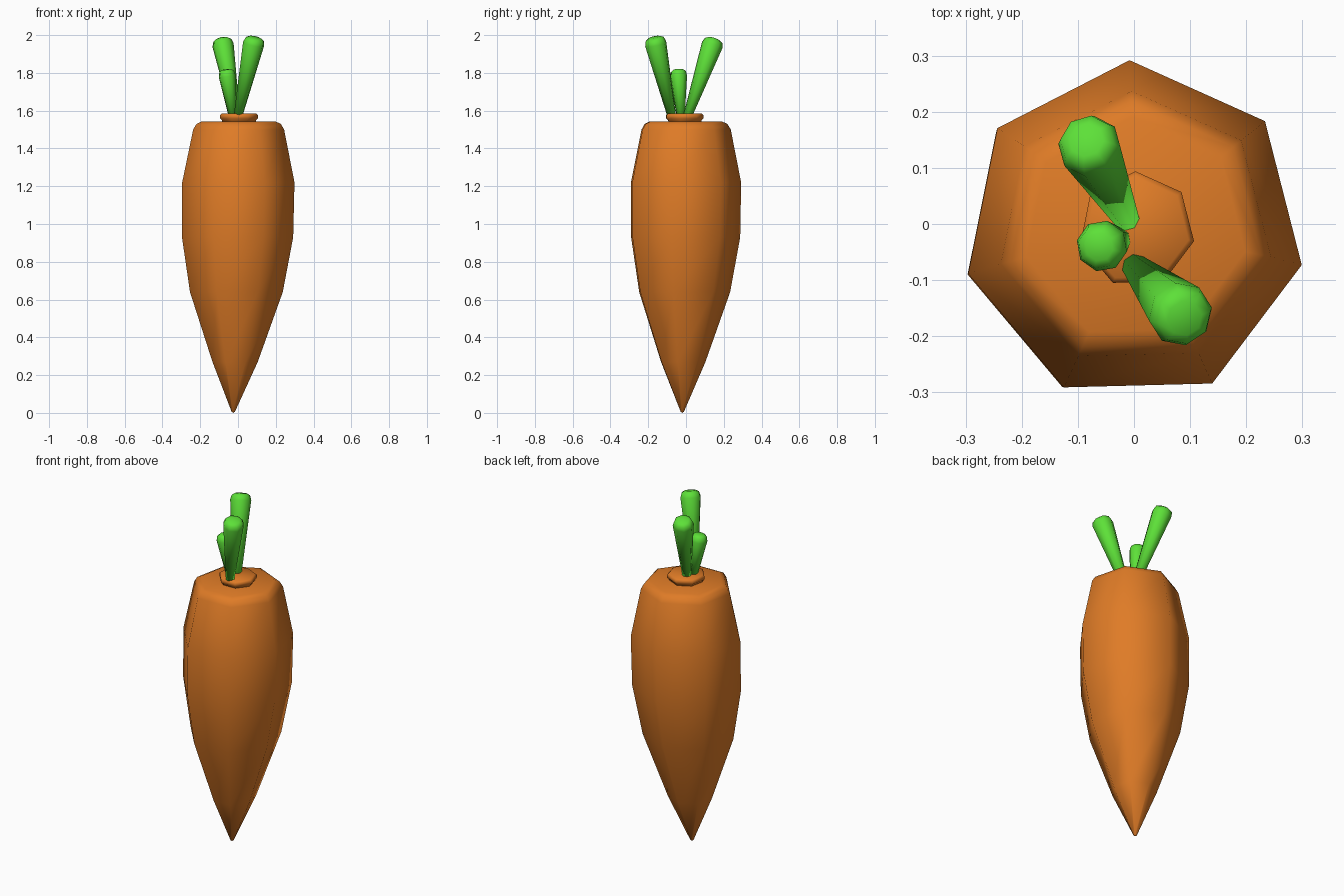
import bpy
import bmesh
import math
from mathutils import Vector, Matrix

cube = bpy.data.objects.get("Cube")
if cube:
    bpy.data.objects.remove(cube, do_unlink=True)


def material(name, rgb):
    mat = bpy.data.materials.new(name)
    mat.use_nodes = True
    color = (*rgb, 1)
    mat.diffuse_color = color
    mat.node_tree.nodes["Principled BSDF"].inputs["Base Color"].default_value = color
    return mat


orange = material("carrot orange", (0.74, 0.2, 0.02))
green = material("leaf green", (0.11, 0.75, 0.04))


def loft(name, rings, sides, mat, start=0.0, matrix=Matrix()):
    """Skin a stack of (centre, radius) rings; a zero radius makes a point."""
    bm = bmesh.new()
    loops = []
    for centre, radius in rings:
        if radius == 0:
            loops.append([bm.verts.new(matrix @ Vector(centre))] * sides)
            continue
        angles = [start + math.tau * i / sides for i in range(sides)]
        loops.append([bm.verts.new(matrix @ (Vector(centre) + radius * Vector((math.cos(a), math.sin(a), 0))))
                      for a in angles])
    for low, high in zip(loops, loops[1:]):
        for i in range(sides):
            j = (i + 1) % sides
            bm.faces.new(list(dict.fromkeys((low[i], low[j], high[j], high[i]))))
    for loop in (loops[0], loops[-1]):
        if loop[0] != loop[1]:
            bm.faces.new(loop)
    bmesh.ops.recalc_face_normals(bm, faces=bm.faces)
    for face in bm.faces:
        face.smooth = True
    mesh = bpy.data.meshes.new(name)
    bm.to_mesh(mesh)
    bm.free()
    mesh.materials.append(mat)
    obj = bpy.data.objects.new(name, mesh)
    bpy.context.collection.objects.link(obj)
    return obj


# Seven-sided root, its tip slightly off centre, with a rounded shoulder
turn = math.radians(91.5)
root = [((-0.025, -0.02, 0), 0), ((-0.025, -0.02, 0.006), 0.009),
        ((-0.016, -0.02, 0.27), 0.123), ((-0.01, -0.018, 0.64), 0.252),
        ((-0.004, -0.015, 0.93), 0.302), ((0, -0.013, 1.22), 0.305),
        ((0.002, -0.01, 1.5), 0.247), ((0.002, -0.01, 1.53), 0.229),
        ((0.002, -0.01, 1.543), 0.2)]
loft("carrot_root", root, 7, orange, turn)

# Raised crown the leaves grow from
crown = [((0.005, -0.01, z), r) for z, r in
         ((1.535, 0.09), (1.55, 0.093), (1.56, 0.104), (1.576, 0.104), (1.585, 0.094))]
loft("crown", crown, 7, orange, turn)


# Club-shaped stalks leaning outward
def stalk(name, base, tip, base_radius, radius):
    base, tip = Vector(base), Vector(tip)
    axis = tip - base
    length = axis.length
    matrix = Matrix.Translation(base) @ axis.to_track_quat("Z", "Y").to_matrix().to_4x4()
    rings = [((0, 0, 0), base_radius), ((0, 0, length - 0.035), radius),
             ((0, 0, length - 0.01), radius * 0.86), ((0, 0, length), radius * 0.55)]
    loft(name, rings, 8, green, 0.2, matrix)


stalk("front_stalk", (0, -0.075, 1.57), (0.09, -0.168, 1.988), 0.023, 0.058)
stalk("back_stalk", (-0.012, 0.008, 1.57), (-0.085, 0.15, 1.98), 0.023, 0.057)
stalk("short_stalk", (-0.028, -0.028, 1.57), (-0.062, -0.041, 1.818), 0.022, 0.046)
